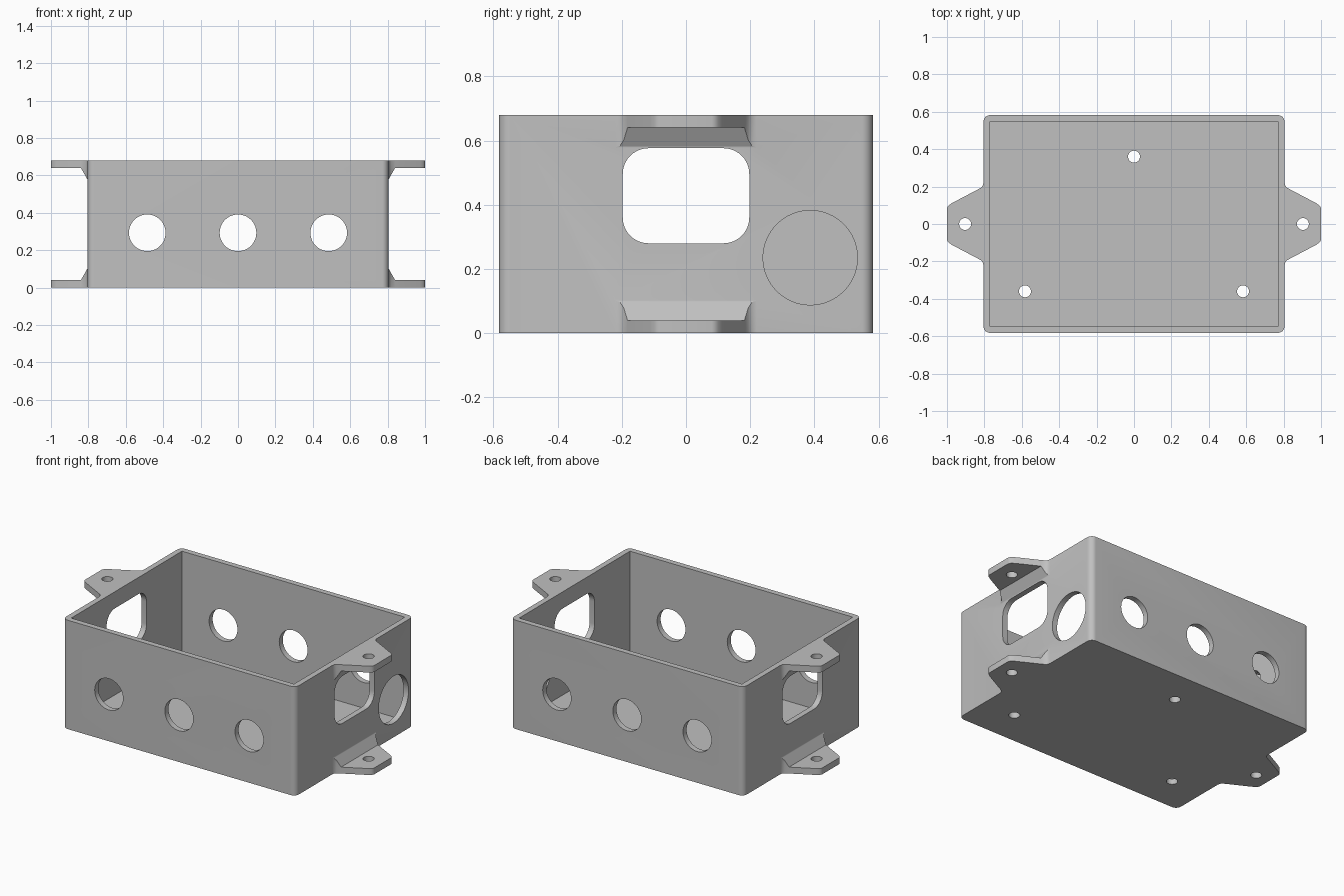
import bpy
import bmesh
from math import cos, sin, pi, radians
from mathutils import Matrix

if "Cube" in bpy.data.objects:
    bpy.data.objects.remove(bpy.data.objects["Cube"], do_unlink=True)

HX, HY, H = 0.805, 0.582, 0.68      # outer half sizes and height
WALL, FLOOR, TAB = 0.035, 0.035, 0.04

grey = bpy.data.materials.new("plain grey")
grey.use_nodes = True
colour = (0.53, 0.53, 0.53, 1)
grey.diffuse_color = colour
grey.node_tree.nodes["Principled BSDF"].inputs["Base Color"].default_value = colour


def make_object(name, bm):
    bmesh.ops.recalc_face_normals(bm, faces=bm.faces)
    mesh = bpy.data.meshes.new(name)
    bm.to_mesh(mesh)
    bm.free()
    mesh.materials.append(grey)
    obj = bpy.data.objects.new(name, mesh)
    bpy.context.collection.objects.link(obj)
    return obj


def prism(name, outline, low, high, matrix=Matrix()):
    """Extrude a flat outline from low to high, then place it."""
    bm = bmesh.new()
    base = bm.faces.new([bm.verts.new((u, v, low)) for u, v in outline])
    ext = bmesh.ops.extrude_face_region(bm, geom=[base])["geom"]
    top = [g for g in ext if isinstance(g, bmesh.types.BMVert)]
    bmesh.ops.translate(bm, verts=top, vec=(0, 0, high - low))
    bm.transform(matrix)
    return make_object(name, bm)


def rounded_rect(a, b, r, steps):
    corners = [(a - r, b - r), (r - a, b - r), (r - a, r - b), (a - r, r - b)]
    return [(cx + r * cos((q + i / steps) * pi / 2), cy + r * sin((q + i / steps) * pi / 2))
            for q, (cx, cy) in enumerate(corners) for i in range(steps + 1)]


def circle(r, n=48):
    return [(r * cos(2 * pi * i / n), r * sin(2 * pi * i / n)) for i in range(n)]


def combine(target, other, operation):
    """Apply a boolean and drop the helper object."""
    mod = target.modifiers.new(other.name, "BOOLEAN")
    mod.operation, mod.solver, mod.object = operation, "EXACT", other
    bpy.context.view_layer.objects.active = target
    bpy.ops.object.modifier_apply(modifier=mod.name)
    bpy.data.objects.remove(other, do_unlink=True)


def mounting_ear(name, side, top):
    """Loft rectangular sections outward: gusset, tapering tab, rounded tip."""
    bm = bmesh.new()
    sections = [(0.79, 0.22), (HX, 0.22), (0.808, 0.206), (0.818, 0.194), (0.84, 0.182),
                (0.973, 0.112), (0.99, 0.1), (0.998, 0.09), (1.0, 0.08)]
    rings = []
    for x, w in sections:
        rise = 0.062 * min(1, max(0, (0.84 - x) / (0.84 - HX)))
        z = TAB + rise
        ring = [(-w, 0), (w, 0), (w, z), (-w, z)]
        rings.append([bm.verts.new((side * x, y, H - h if top else h)) for y, h in ring])
    for a, b in zip(rings, rings[1:]):
        for i in range(4):
            j = (i + 1) % 4
            bm.faces.new((a[i], a[j], b[j], b[i]))
    bm.faces.new(rings[0])
    bm.faces.new(rings[-1])
    return make_object(name, bm)


# Open box with rounded outer corners and a square inside
box = prism("enclosure_box", rounded_rect(HX, HY, 0.035, 8), 0, H)
a, b = HX - WALL, HY - WALL
combine(box, prism("cavity", [(a, b), (-a, b), (-a, -b), (a, -b)], FLOOR, H + 0.1), "DIFFERENCE")

# Mounting ears at both ends, top and bottom
for side in (-1, 1):
    for top in (False, True):
        combine(box, mounting_ear("mounting_ear", side, top), "UNION")

# Cable holes through front and back walls
turn_y = Matrix.Rotation(radians(90), 4, "X")
for x in (-0.485, 0, 0.485):
    place = Matrix.Translation((x, 0, 0.293)) @ turn_y
    combine(box, prism("cable_hole", circle(0.098), -1, 1, place), "DIFFERENCE")

# Rounded window through both end walls
turn_x = Matrix.Rotation(radians(90), 4, "Y")
place = Matrix.Translation((0, 0, 0.428)) @ turn_x
combine(box, prism("window", rounded_rect(0.148, 0.197, 0.08, 10), -1.2, 1.2, place), "DIFFERENCE")

# One large port in each end wall, diagonally opposed
for side in (-1, 1):
    place = Matrix.Translation((side * 0.8, side * 0.387, 0.235)) @ turn_x
    combine(box, prism("port", circle(0.147, 64), -0.1, 0.1, place), "DIFFERENCE")

# Screw holes in the floor and through the ears
for x, y in ((0, 0.36), (-0.583, -0.36), (0.583, -0.36), (-0.903, 0), (0.903, 0)):
    place = Matrix.Translation((x, y, 0))
    combine(box, prism("screw_hole", circle(0.032, 32), -0.1, H + 0.1, place), "DIFFERENCE")

# Smooth curved walls, crisp edges
bpy.ops.object.select_all(action="DESELECT")
box.select_set(True)
bpy.context.view_layer.objects.active = box
bpy.ops.object.shade_smooth_by_angle(angle=radians(30))
